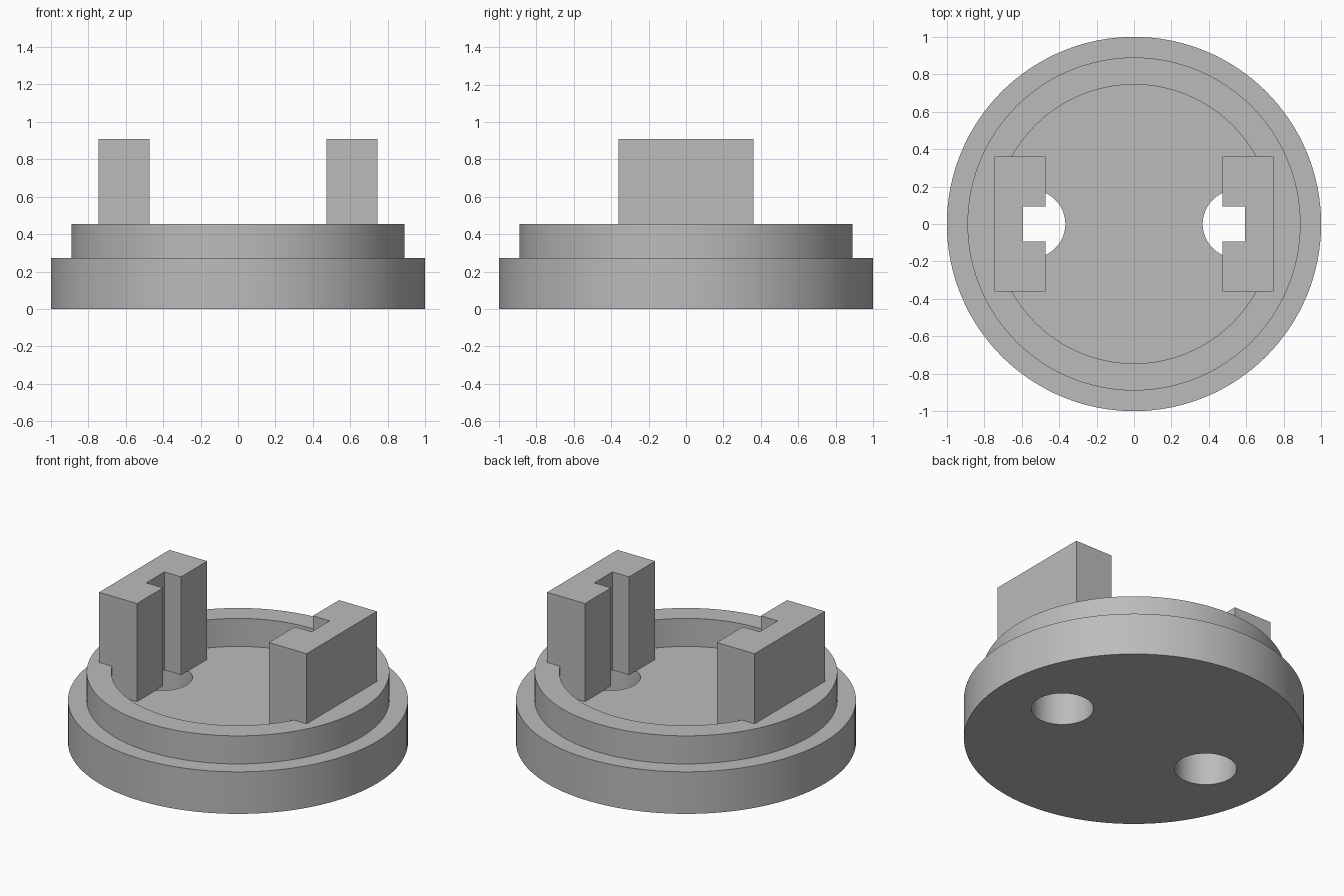
import bpy
import bmesh
from math import cos, sin, tau, radians

default = bpy.data.objects.get("Cube")
if default:
    bpy.data.objects.remove(default, do_unlink=True)

SEGMENTS = 128
FLOOR, RIM, TOP = 0.273, 0.455, 0.91

grey = bpy.data.materials.new("plain grey")
grey.use_nodes = True
colour = (0.5, 0.5, 0.5, 1)
grey.diffuse_color = colour
for node in grey.node_tree.nodes:
    if node.type == 'BSDF_PRINCIPLED':
        node.inputs["Base Color"].default_value = colour


def make_object(name, bm):
    bmesh.ops.recalc_face_normals(bm, faces=bm.faces[:])
    mesh = bpy.data.meshes.new(name)
    bm.to_mesh(mesh)
    bm.free()
    mesh.materials.append(grey)
    obj = bpy.data.objects.new(name, mesh)
    bpy.context.collection.objects.link(obj)
    return obj


def lathe(name, profile, centre_x=0.0):
    """Turn (radius, z) points about a vertical axis and cap both ends."""
    bm = bmesh.new()
    angles = [tau * i / SEGMENTS for i in range(SEGMENTS)]
    rings = [[bm.verts.new((centre_x + r * cos(a), r * sin(a), z)) for a in angles]
             for r, z in profile]
    for low, high in zip(rings, rings[1:]):
        for i in range(SEGMENTS):
            j = (i + 1) % SEGMENTS
            bm.faces.new((low[i], low[j], high[j], high[i]))
    bm.faces.new(rings[0])
    bm.faces.new(rings[-1])
    return make_object(name, bm)


def extrude_outline(name, outline, bottom, top):
    bm = bmesh.new()
    face = bm.faces.new([bm.verts.new((x, y, bottom)) for x, y in outline])
    grown = bmesh.ops.extrude_face_region(bm, geom=[face])["geom"]
    verts = [v for v in grown if isinstance(v, bmesh.types.BMVert)]
    bmesh.ops.translate(bm, verts=verts, vec=(0, 0, top - bottom))
    # Extruding keeps the source face, so the prism is closed
    return make_object(name, bm)


# Stepped round base with a shallow recess
base = lathe("stepped_base", [(1, 0), (1, FLOOR), (0.89, FLOOR), (0.89, RIM),
                              (0.745, RIM), (0.745, FLOOR)])

# Round holes through the floor
for side in (-1, 1):
    cutter = lathe("hole_cutter", [(0.183, -0.1), (0.183, FLOOR + 0.1)], side * 0.55)
    cutter.hide_render = True
    cut = base.modifiers.new("hole", 'BOOLEAN')
    cut.operation = 'DIFFERENCE'
    cut.solver = 'EXACT'
    cut.object = cutter
    bpy.ops.object.select_all(action='DESELECT')
    bpy.context.view_layer.objects.active = base
    base.select_set(True)
    bpy.ops.object.modifier_apply(modifier=cut.name)
    bpy.data.objects.remove(cutter, do_unlink=True)

bpy.ops.object.shade_smooth_by_angle(angle=radians(30))

# Upright blocks, each with a slot facing the centre
half = [(0.745, 0.36), (0.473, 0.36), (0.473, 0.093), (0.593, 0.093)]
outline = half + [(x, -y) for x, y in reversed(half)]
for name, side in (("left_slotted_block", 1), ("right_slotted_block", -1)):
    extrude_outline(name, [(side * x, y) for x, y in outline], FLOOR, TOP)
